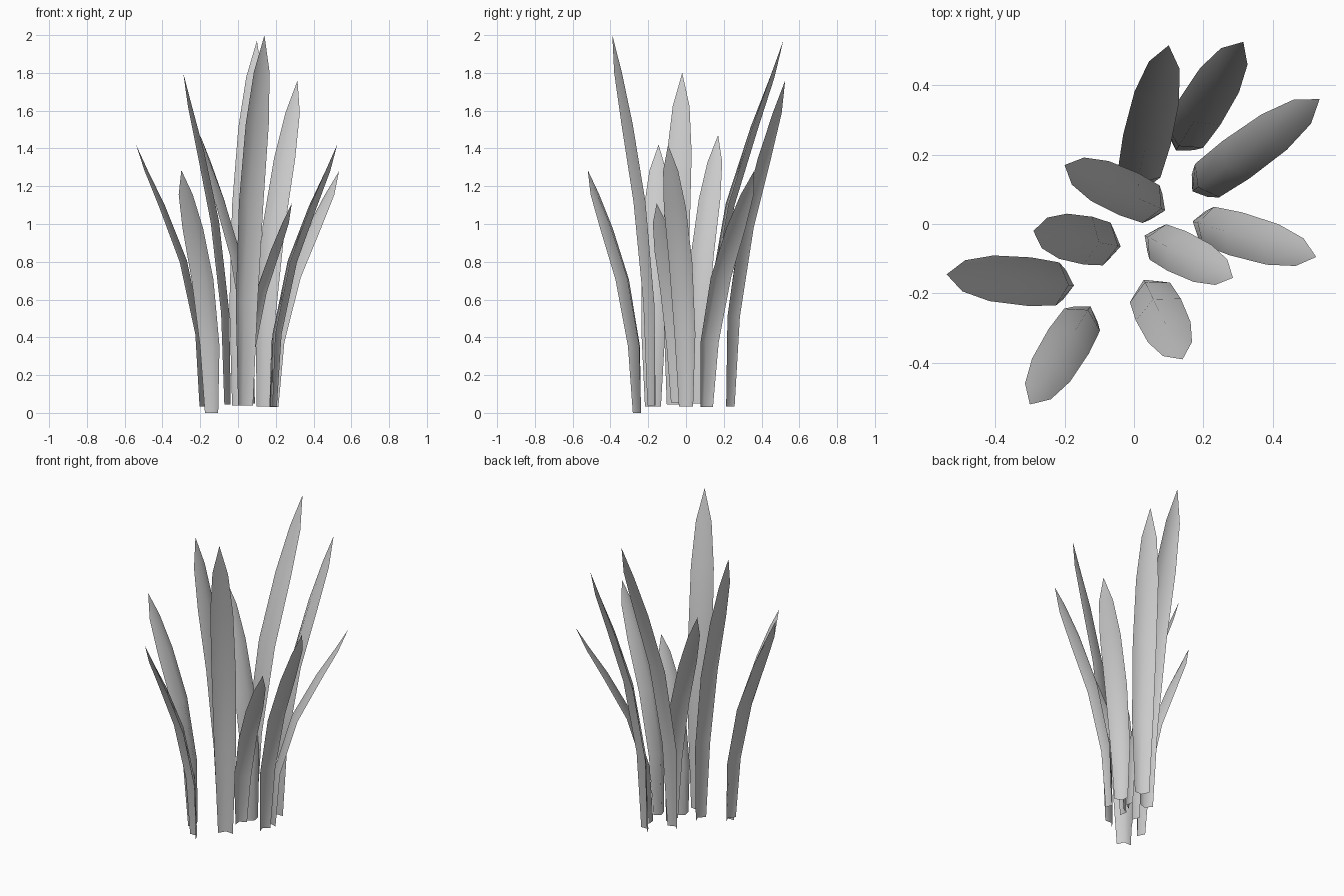
import bpy, bmesh
from mathutils import Vector

if "Cube" in bpy.data.objects:
    bpy.data.objects.remove(bpy.data.objects["Cube"])

# Rows along a blade: height fraction, outward fraction, width, ridge depth
ROWS = [(0.0, 0.0, 0.085, 0.027), (0.275, 0.06, 0.125, 0.033),
        (0.55, 0.30, 0.14, 0.033), (0.76, 0.62, 0.132, 0.026),
        (0.90, 0.855, 0.09, 0.013)]

# Base (x, y, z) and tip (x, y, z) of each blade, width scale
BLADES = [
    ((0.01, 0.125, 0.04), (0.10, 0.515, 1.97), 1.0),
    ((0.135, 0.235, 0.035), (0.315, 0.525, 1.76), 1.0),
    ((0.19, 0.11, 0.03), (0.535, 0.36, 1.28), 0.95),
    ((0.195, 0.0, 0.035), (0.525, -0.095, 1.42), 0.92),
    ((0.055, -0.045, 0.055), (0.285, -0.155, 1.11), 0.9),
    ((0.04, -0.185, 0.04), (0.14, -0.39, 2.0), 1.03),
    ((-0.14, -0.26, 0.0), (-0.30, -0.52, 1.285), 0.97),
    ((-0.20, -0.175, 0.035), (-0.54, -0.145, 1.42), 1.0),
    ((-0.065, -0.06, 0.045), (-0.29, -0.02, 1.80), 1.0),
    ((0.065, 0.05, 0.05), (-0.20, 0.17, 1.47), 0.95),
]


def make_blade(index, base, tip, scale):
    base, tip = Vector(base), Vector(tip)
    lean = Vector((tip.x - base.x, tip.y - base.y, 0))
    out = lean.normalized()
    side = Vector((0, 0, 1)).cross(out)
    height = tip.z - base.z
    mids = [base + lean * o + Vector((0, 0, height * t)) for t, o, _, _ in ROWS]
    mids.append(tip)
    bm = bmesh.new()
    rows = []
    for i, (_, _, w, d) in enumerate(ROWS):
        along = (mids[i + 1] - mids[max(i - 1, 0)]).normalized()
        if i == 0:
            along = Vector((0, 0, 1))
        inward = side.cross(along).normalized()
        if inward.dot(out) > 0:
            inward.negate()
        half = side * w * scale / 2
        # the folded midrib faces the middle of the clump
        pts = (mids[i] - half, mids[i] + inward * d, mids[i] + half)
        rows.append([bm.verts.new(p) for p in pts])
    for a, b in zip(rows, rows[1:]):
        for k in range(2):
            bm.faces.new((a[k], a[k + 1], b[k + 1], b[k]))
    point = bm.verts.new(tip)
    for k in range(2):
        bm.faces.new((rows[-1][k], rows[-1][k + 1], point))
    for f in bm.faces:
        f.smooth = True
    name = f"leaf_blade_{index}"
    mesh = bpy.data.meshes.new(name)
    bm.to_mesh(mesh)
    bm.free()
    bpy.context.collection.objects.link(bpy.data.objects.new(name, mesh))


# Clump of leaning blades
for n, (b, t, s) in enumerate(BLADES, 1):
    make_blade(n, b, t, s)
